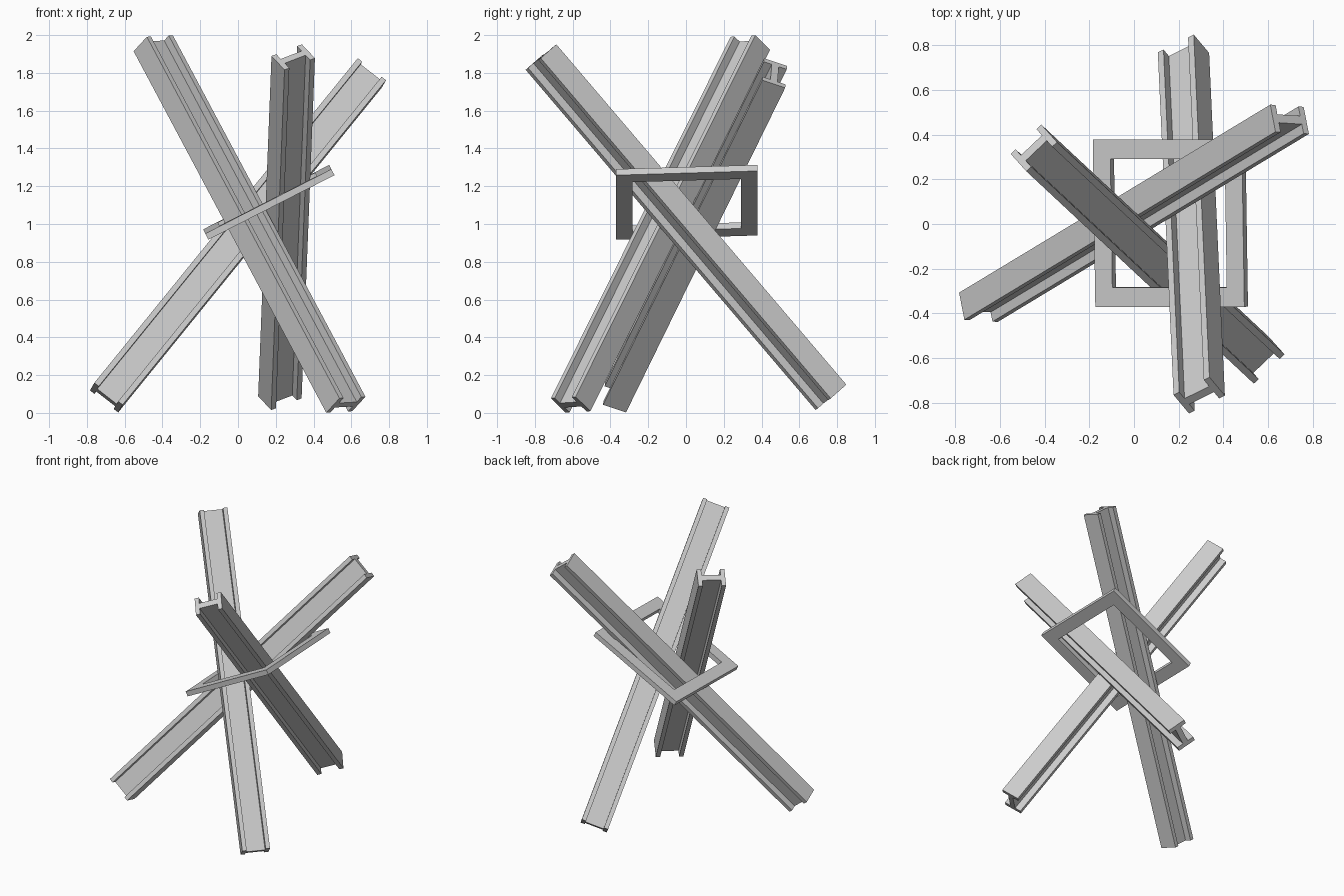
import bpy
from mathutils import Matrix, Vector

if "Cube" in bpy.data.objects:
    bpy.data.objects.remove(bpy.data.objects["Cube"])

LENGTH, DEPTH, WIDTH = 2.368, 0.19, 0.13   # beam size
FLANGE, WEB = 0.03, 0.04                   # plate thicknesses


def frame_matrix(centre, z_dir, x_dir):
    """Placement with local z along z_dir and local x close to x_dir."""
    z = Vector(z_dir).normalized()
    x = Vector(x_dir)
    x = (x - z * x.dot(z)).normalized()
    rot = Matrix((x, z.cross(x), z)).transposed().to_4x4()
    return Matrix.Translation(centre) @ rot


def prism(name, loops, height, matrix):
    """Extrude a closed section (a list of equal-length loops: outer, [inner])."""
    n, verts, faces = len(loops[0]), [], []
    for loop in loops:
        for z in (-height / 2, height / 2):
            verts += [(x, y, z) for x, y in loop]
    for i in range(n):
        j = (i + 1) % n
        faces.append((i, j, n + j, n + i))
        if len(loops) == 2:
            faces.append((2*n + j, 2*n + i, 3*n + i, 3*n + j))
            faces.append((j, i, 2*n + i, 2*n + j))
            faces.append((n + i, n + j, 3*n + j, 3*n + i))
    if len(loops) == 1:
        faces += [tuple(reversed(range(n))), tuple(range(n, 2 * n))]
    mesh = bpy.data.meshes.new(name)
    mesh.from_pydata(verts, [], faces)
    obj = bpy.data.objects.new(name, mesh)
    obj.matrix_world = matrix
    bpy.context.collection.objects.link(obj)
    return obj


# H-shaped section: flanges at +-x, web between them
d, w, i, t = DEPTH / 2, WIDTH / 2, DEPTH / 2 - FLANGE, WEB / 2
quarter = [(d, w), (i, w), (i, t)]
half = quarter + [(-x, y) for x, y in reversed(quarter)]
section = half + [(-x, -y) for x, y in half]

# Three leaning beams: centre, axis, flange-to-flange direction
beams = {
    "beam_left_to_right": ((0, 0.048, 0.94), (1.387, 0.838, 1.709), (0.148, -0.01, -0.116)),
    "beam_right_to_left": ((0.061, -0.135, 1.0), (1.015, -0.947, -1.905), (0.138, 0.131, 0.008)),
    "beam_back_to_front": ((0.257, 0, 0.983), (0.07, -1.524, 1.788), (0.159, 0.079, 0.061)),
}
for name, (centre, axis, across) in beams.items():
    prism(name, [section], LENGTH, frame_matrix(centre, axis, across))


# Tilted square ring around the crossing
def square(r):
    return [(-r, -r), (r, -r), (r, r), (-r, r)]


u, v = Vector((0.89, 0, 0.455)), Vector((-0.015, 1, 0.03))
prism("square_frame", [square(0.375), square(0.288)], 0.036,
      frame_matrix((0.163, 0.004, 1.115), u.cross(v), u))
